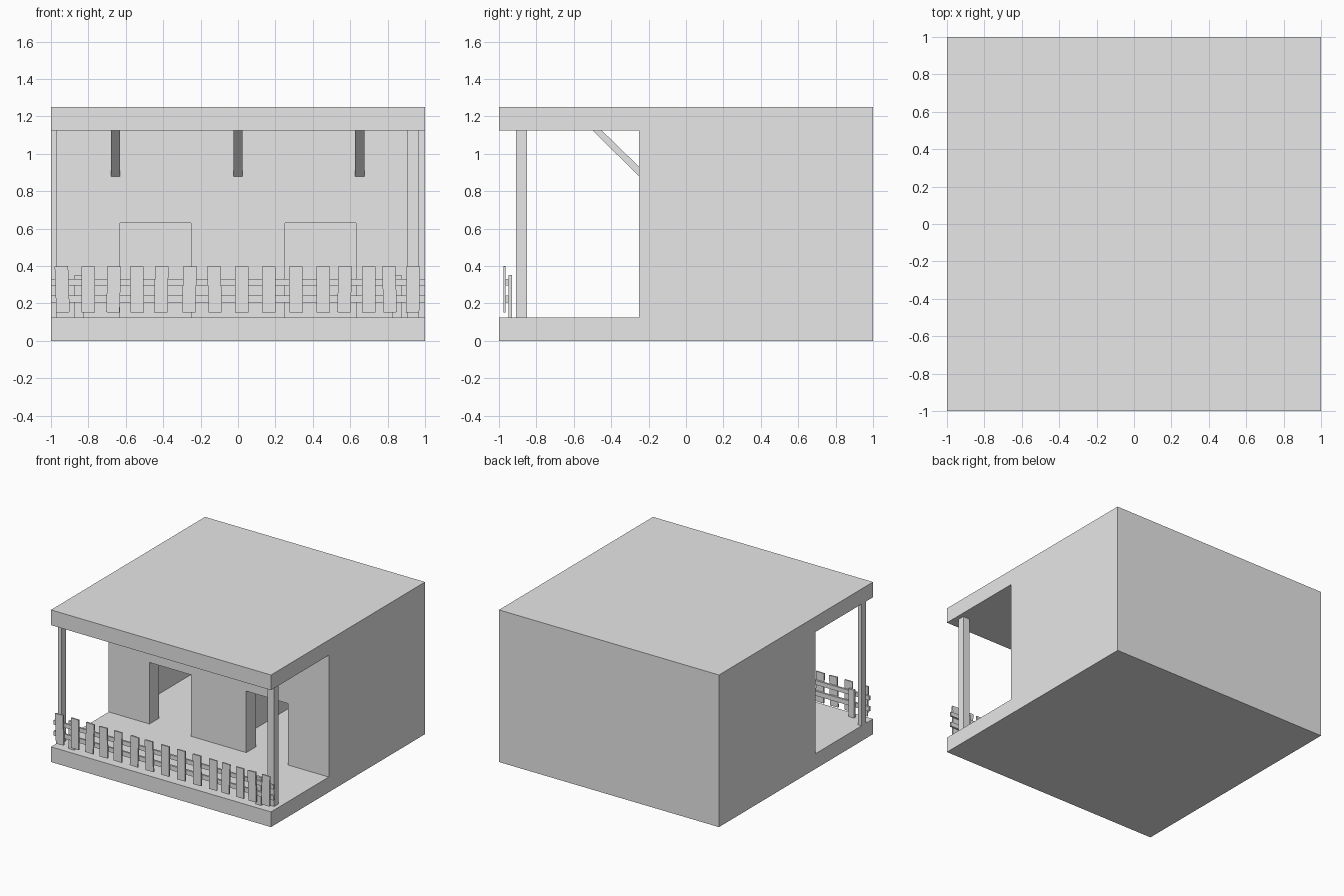
import bpy, bmesh, math
from mathutils import Matrix, Vector

cube = bpy.data.objects.get("Cube")
if cube:
    bpy.data.objects.remove(cube, do_unlink=True)

GREY = bpy.data.materials.new("plain_grey")
GREY.use_nodes = True
GREY.diffuse_color = (0.8, 0.8, 0.8, 1)
GREY.node_tree.nodes["Principled BSDF"].inputs["Base Color"].default_value = (0.8, 0.8, 0.8, 1)


def finish(name, bm):
    bmesh.ops.recalc_face_normals(bm, faces=bm.faces)
    mesh = bpy.data.meshes.new(name)
    bm.to_mesh(mesh)
    bm.free()
    mesh.materials.append(GREY)
    obj = bpy.data.objects.new(name, mesh)
    bpy.context.collection.objects.link(obj)
    return obj


def box(name, x, y, z, tilt=0):
    """Box from (min, max) ranges, leaned sideways about its centre."""
    lo, hi = Vector((x[0], y[0], z[0])), Vector((x[1], y[1], z[1]))
    bm = bmesh.new()
    bmesh.ops.create_cube(bm, size=1, matrix=Matrix.Translation((lo + hi) / 2)
                          @ Matrix.Rotation(tilt, 4, 'Y')
                          @ Matrix.Diagonal((hi - lo).to_4d()))
    return finish(name, bm)


def extrude_x(name, profile, x0, x1):
    """Extrude a (y, z) outline along x."""
    bm = bmesh.new()
    face = bm.faces.new([bm.verts.new((x0, y, z)) for y, z in profile])
    out = bmesh.ops.extrude_face_region(bm, geom=[face])
    moved = [v for v in out["geom"] if isinstance(v, bmesh.types.BMVert)]
    bmesh.ops.translate(bm, verts=moved, vec=(x1 - x0, 0, 0))
    return finish(name, bm)


T = 0.125            # wall, floor and roof thickness
TOP = 1.25
FRONT = -0.25        # front wall plane
DOOR_TOP = 0.63
FULL = (-1, 1)
STOREY = (T, TOP - T)

# House shell
box("floor_slab", FULL, FULL, (0, T))
box("roof_slab", FULL, FULL, (TOP - T, TOP))
box("back_wall", FULL, (1 - T, 1), STOREY)
box("left_wall", (1 - T, 1), (FRONT, 1 - T), STOREY)
box("right_wall", (-1, T - 1), (FRONT, 1 - T), STOREY)
box("partition_wall", (-T / 2, T / 2), (FRONT + T, 1 - T), STOREY)

# Front wall with two doorways
front_y = (FRONT, FRONT + T)
box("front_lintel", (T - 1, 1 - T), front_y, (DOOR_TOP, TOP - T))
box("front_pier_right", (T - 1, -0.63), front_y, (T, DOOR_TOP))
box("front_pier_middle", (-0.25, 0.25), front_y, (T, DOOR_TOP))
box("front_pier_left", (0.63, 1 - T), front_y, (T, DOOR_TOP))

# Porch posts
box("porch_post_right", (-1, -0.97), (-0.908, -0.85), STOREY)
box("porch_post_left", (0.905, 0.965), (-0.908, -0.85), STOREY)

# Diagonal roof braces
brace = [(FRONT, 0.88), (FRONT, 0.93), (-0.45, TOP - T), (-0.5, TOP - T)]
for side, x in (("right", -0.655), ("middle", 0), ("left", 0.65)):
    extrude_x("roof_brace_" + side, brace, x - 0.025, x + 0.025)

# Fence posts and rails
for side, x in (("right", -0.85), ("left", 0.85)):
    box("fence_post_" + side, (x - 0.025, x + 0.025), (-0.95, -0.93), (T, 0.353))
box("fence_rail_lower", FULL, (-0.965, -0.95), (0.205, 0.243))
box("fence_rail_upper", FULL, (-0.965, -0.95), (0.295, 0.33))

# Crooked pickets: centre and lean in degrees
pickets = [(-.94, -2), (-.8, 0), (-.665, 2), (-.54, -1), (-.41, 1),
           (-.26, 2), (-.125, -2), (.02, 0), (.165, 0), (.31, -1),
           (.455, 0), (.57, 2), (.7, 0), (.81, -2), (.935, 1)]
for i, (x, lean) in enumerate(pickets):
    box(f"fence_picket_{i + 1}", (x - 0.036, x + 0.036), (-0.977, -0.965),
        (0.152, 0.398), math.radians(lean))
